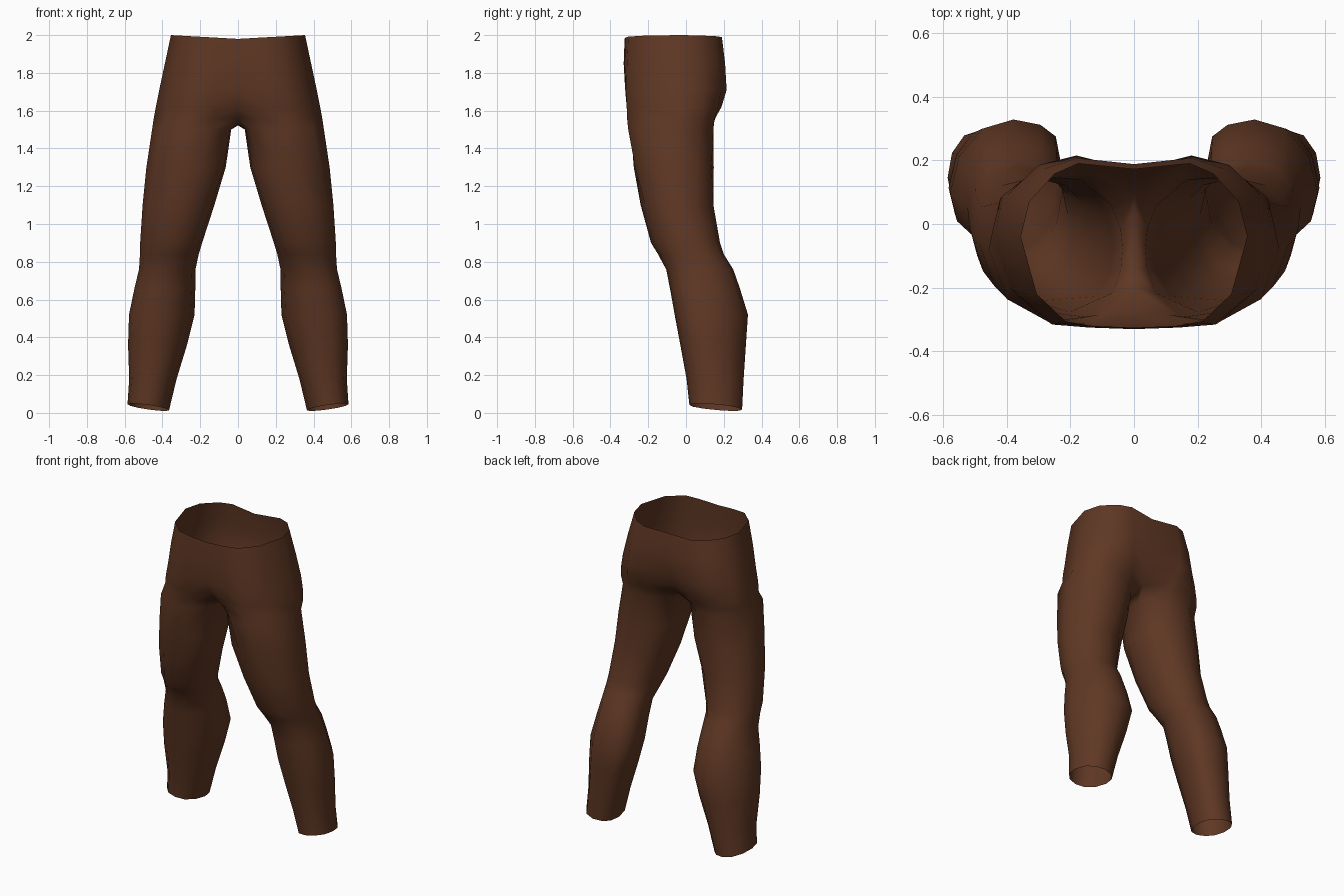
import bpy, bmesh, math

if "Cube" in bpy.data.objects:
    bpy.data.objects.remove(bpy.data.objects["Cube"])

# Fabric colour
fabric = bpy.data.materials.new("dark brown fabric")
fabric.diffuse_color = (0.115, 0.039, 0.0175, 1)
fabric.use_nodes = True
fabric.node_tree.nodes["Principled BSDF"].inputs["Base Color"].default_value = fabric.diffuse_color

# Angles that ease the open hip sections into the round legs
FORK_ANGLES = [-145, -112, -82, -42, 0, 38, 75, 110, 145, 165, 180, 195]


def sup(v, n=2.15):
    return math.copysign(abs(v) ** (2 / n), v)


def leg_ring(z, xo, xi, yf, yb, skew=0, tilt=0, ease=0, front=0, back=0):
    """Closed 12-sided leg section. skew: inner side back, outer side forward;
    front and back: inward shift of the front and rear peaks."""
    pts = []
    for i in range(12):
        t = math.radians((-120 + 30 * i) * (1 - ease) + FORK_ANGLES[i] * ease)
        c, s = math.cos(t), math.sin(t)
        x = (xo + xi) / 2 + (xo - xi) / 2 * sup(c)
        x -= (front if s < 0 else back) * s * s
        y = (yf + yb) / 2 + (yb - yf) / 2 * sup(s)
        y += skew * (-c if c < 0 else -0.6 * c) * (1 - s * s)
        pts.append((x, y, z + tilt * (0.8 * c - 0.6 * s)))
    return pts


# Half hip sections, front centre round the side to back centre
hips = [
    (2.0, [(0, -.325), (.13, -.32), (.215, -.305), (.305, -.22), (.355, -.04),
           (.328, .07), (.25, .157), (.175, .19), (0, .172)]),
    (1.85, [(0, -.33), (.14, -.325), (.235, -.312), (.335, -.22), (.387, -.04),
            (.367, .08), (.285, .172), (.18, .207), (0, .188)]),
    (1.71, [(0, -.322), (.14, -.322), (.25, -.316), (.36, -.215), (.417, -.035),
            (.398, .09), (.3, .185), (.18, .215), (0, .17)]),
    (1.62, [(0, -.28), (.13, -.312), (.26, -.314), (.38, -.21), (.435, -.03),
            (.412, .09), (.305, .172), (.16, .188), (0, .125)]),
    (1.56, [(0, -.2), (.11, -.285), (.26, -.312), (.392, -.2), (.446, -.03),
            (.42, .08), (.31, .152), (.14, .155), (0, .09)]),
]
# Crotch seam closes the first leg loop
crotch = [(0, .04, 1.527), (0, -.05, 1.522), (0, -.14, 1.53)]

# Thigh, knee, calf and hem
legs = [
    leg_ring(1.50, .455, .036, -.308, .152, ease=1, front=.015),
    leg_ring(1.30, .485, .065, -.28, .15, ease=.5, front=.03),
    leg_ring(1.10, .505, .125, -.24, .145, front=.03),
    leg_ring(0.90, .518, .19, -.185, .18, front=.02),
    leg_ring(0.84, .519, .208, -.148, .20, front=.01),
    leg_ring(0.76, .524, .225, -.105, .25, .03),
    leg_ring(0.66, .548, .226, -.085, .285, .05, back=.01),
    leg_ring(0.52, .577, .23, -.06, .328, .06, back=.025),
    leg_ring(0.36, .582, .27, -.03, .317, .05, back=.02),
    leg_ring(0.18, .576, .325, .003, .305, .03, back=.01),
    leg_ring(0.03, .585, .365, .018, .297, .02, .02),
]

bm = bmesh.new()


def add(points):
    return [bm.verts.new(p) for p in points]


def bridge(a, b, closed):
    n = len(a)
    for i in range(n if closed else n - 1):
        j = (i + 1) % n
        bm.faces.new((a[i], b[i], b[j], a[j]))


# The waistband dips slightly towards the centre
rows = []
for z, arc in hips:
    dip = 0.02 if z == 2.0 else 0
    rows.append(add([(x, y, z - dip * (1 - x / .355)) for x, y in arc]))
for a, b in zip(rows, rows[1:]):
    bridge(a, b, False)
loops = [rows[-1] + add(crotch)] + [add(r) for r in legs]
for a, b in zip(loops, loops[1:]):
    bridge(a, b, True)

# Mirror to the other side and weld the centre seam
geom = bm.verts[:] + bm.edges[:] + bm.faces[:]
bmesh.ops.mirror(bm, geom=geom, axis='X', merge_dist=0.0005)
bmesh.ops.remove_doubles(bm, verts=bm.verts[:], dist=0.0005)
bmesh.ops.recalc_face_normals(bm, faces=bm.faces[:])
# Make sure the cloth faces outward
outer = max(bm.faces, key=lambda f: f.calc_center_median().x)
if outer.normal.x < 0:
    bmesh.ops.reverse_faces(bm, faces=bm.faces[:])
for f in bm.faces:
    f.smooth = True

mesh = bpy.data.meshes.new("trousers")
bm.to_mesh(mesh)
bm.free()
mesh.materials.append(fabric)
trousers = bpy.data.objects.new("trousers", mesh)
bpy.context.collection.objects.link(trousers)
